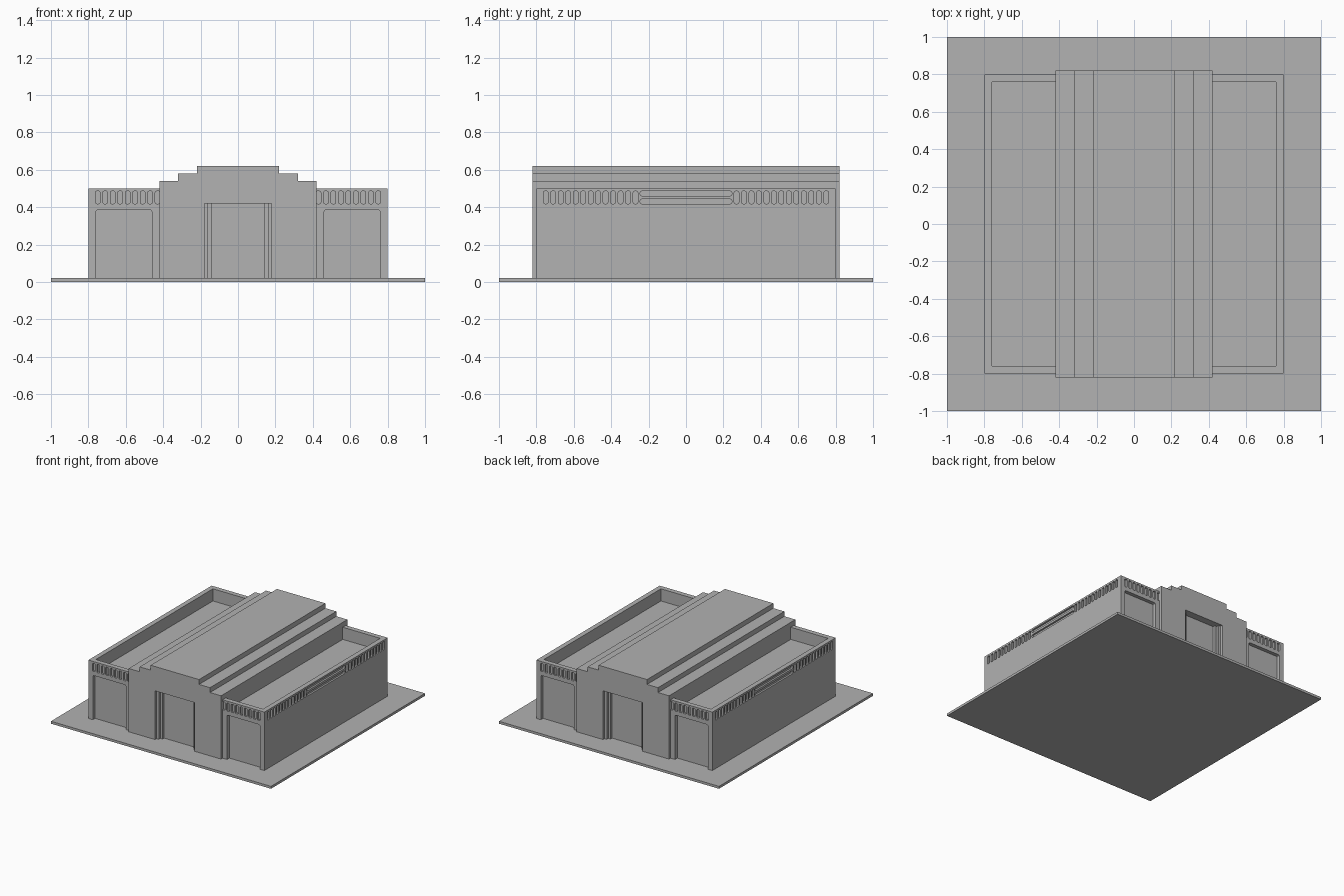
import bpy, bmesh, math

if "Cube" in bpy.data.objects:
    bpy.data.objects.remove(bpy.data.objects["Cube"])

stone = bpy.data.materials.new("stone_grey")
stone.diffuse_color = (0.445, 0.445, 0.445, 1)
stone.use_nodes = True
stone.node_tree.nodes["Principled BSDF"].inputs["Base Color"].default_value = stone.diffuse_color

# Ways to lay a 2D profile (u, v) at depth d
FRONT = lambda u, v, d: (u, d, v)
SIDE = lambda u, v, d: (d, u, v)
PLAN = lambda u, v, d: (u, v, d)


def prism(bm, pts, place, d0, d1):
    a = [bm.verts.new(place(u, v, d0)) for u, v in pts]
    b = [bm.verts.new(place(u, v, d1)) for u, v in pts]
    n = len(pts)
    faces = [bm.faces.new(a), bm.faces.new(b)]
    for i in range(n):
        j = (i + 1) % n
        faces.append(bm.faces.new((a[i], a[j], b[j], b[i])))
    bmesh.ops.recalc_face_normals(bm, faces=faces)


def rect(u0, u1, v0, v1, r=0.0):
    # rectangle, with optionally rounded corners
    if r == 0:
        return [(u0, v0), (u1, v0), (u1, v1), (u0, v1)]
    pts = []
    corners = [(u1 - r, v1 - r), (u0 + r, v1 - r), (u0 + r, v0 + r), (u1 - r, v0 + r)]
    for k, (cu, cv) in enumerate(corners):
        for s in range(3):
            t = math.radians(90 * k + 45 * s)
            pts.append((cu + r * math.cos(t), cv + r * math.sin(t)))
    return pts


def finish(name, bm):
    me = bpy.data.meshes.new(name)
    bm.to_mesh(me)
    bm.free()
    me.materials.append(stone)
    ob = bpy.data.objects.new(name, me)
    bpy.context.collection.objects.link(ob)
    return ob


def carve(ob, bm):
    # cut the shapes in bm out of ob, then discard the cutter
    cutter = finish("cutter", bm)
    cutter.hide_render = True
    mod = ob.modifiers.new("carve", 'BOOLEAN')
    mod.operation, mod.solver, mod.object = 'DIFFERENCE', 'EXACT', cutter
    bpy.context.view_layer.objects.active = ob
    bpy.ops.object.modifier_apply(modifier=mod.name)
    bpy.data.objects.remove(cutter)


# Ground slab
bm = bmesh.new()
prism(bm, rect(-1, 1, -1, 1), PLAN, 0, 0.02)
finish("ground_slab", bm)

# Central hall with stepped roof
half = [(0.42, 0.01), (0.42, 0.54), (0.32, 0.54), (0.32, 0.58), (0.22, 0.58), (0.22, 0.62)]
bm = bmesh.new()
prism(bm, half + [(-x, z) for x, z in reversed(half)], FRONT, -0.82, 0.82)
hall = finish("central_hall", bm)

# Stepped doorways at both ends
bm = bmesh.new()
for s in (-1, 1):
    jamb = [(0.18, 0.9), (0.18, 0.80), (0.16, 0.80), (0.16, 0.78), (0.14, 0.78), (0.14, 0.76)]
    plan = jamb + [(-x, y) for x, y in reversed(jamb)]
    prism(bm, [(x, s * y) for x, y in plan], PLAN, 0.0, 0.42)
carve(hall, bm)

# Side wings with parapet, loading bays and ornamental slots
W, Z0, Z1, R = 0.0125, 0.418, 0.486, 0.008
for side, label in ((-1, "left"), (1, "right")):
    bm = bmesh.new()
    prism(bm, rect(*sorted((side * 0.40, side * 0.8)), -0.8, 0.8), PLAN, 0.01, 0.5)
    wing = finish(label + "_wing", bm)

    # sunken roof
    bm = bmesh.new()
    prism(bm, rect(*sorted((side * 0.3, side * 0.76)), -0.76, 0.76), PLAN, 0.4, 0.6)
    carve(wing, bm)

    bm = bmesh.new()
    for end in (-1, 1):
        # loading bay recess
        prism(bm, rect(*sorted((side * 0.46, side * 0.76)), -0.1, 0.385, 0.01),
              FRONT, end * 0.9, end * 0.77)
        # slots on the end wall
        for i in range(9):
            c = side * (0.75 - 0.04 * i)
            prism(bm, rect(c - W, c + W, Z0, Z1, R), FRONT, end * 0.9, end * 0.785)
        # slots on the long wall
        for i in range(13):
            c = end * (0.75 - 0.04 * i)
            prism(bm, rect(c - W, c + W, Z0, Z1, R), SIDE, side * 0.9, side * 0.785)
    # long horizontal slots
    for z in (0.418, 0.461):
        prism(bm, rect(-0.245, 0.245, z, z + 0.025, R), SIDE, side * 0.9, side * 0.785)
    carve(wing, bm)
